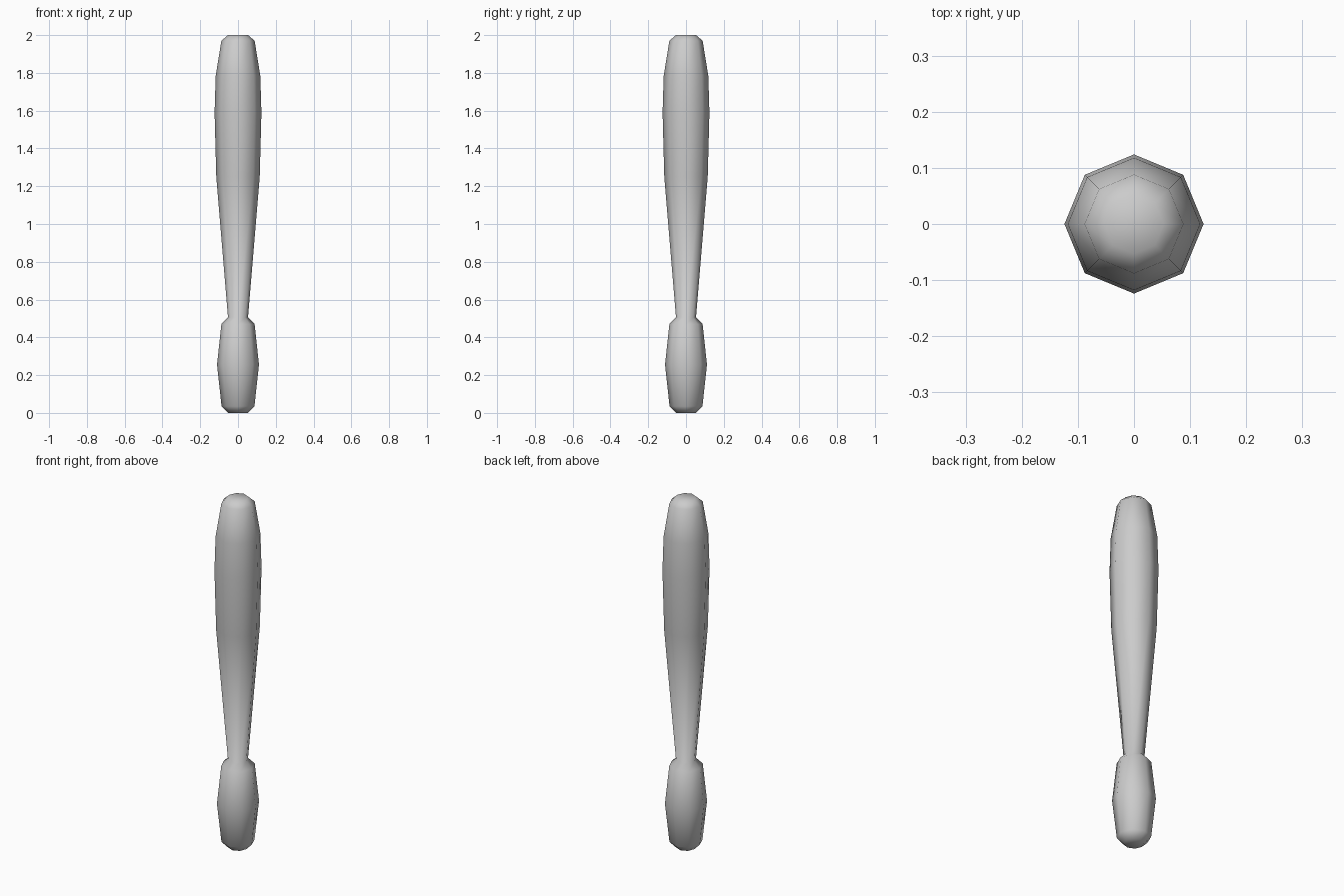
import bpy, bmesh
from math import cos, sin, pi, radians

if "Cube" in bpy.data.objects:
    bpy.data.objects.remove(bpy.data.objects["Cube"])

SIDES = 8


def lathe(name, profile):
    """Revolve a (radius, height) profile into an eight-sided closed solid."""
    bm = bmesh.new()
    rings = [[bm.verts.new((r * cos(2 * pi * i / SIDES), r * sin(2 * pi * i / SIDES), z))
              for i in range(SIDES)] for r, z in profile]
    for a, b in zip(rings, rings[1:]):
        for i in range(SIDES):
            j = (i + 1) % SIDES
            bm.faces.new((a[i], a[j], b[j], b[i]))
    bm.faces.new(rings[0][::-1])
    bm.faces.new(rings[-1])
    mesh = bpy.data.meshes.new(name)
    bm.to_mesh(mesh)
    bm.free()
    obj = bpy.data.objects.new(name, mesh)
    bpy.context.collection.objects.link(obj)
    bpy.ops.object.select_all(action='DESELECT')
    obj.select_set(True)
    bpy.context.view_layer.objects.active = obj
    bpy.ops.object.shade_smooth_by_angle(angle=radians(60))
    return obj


# Whole club: bulbous grip, narrow neck, long swelling head
lathe("club", [
    (0.052, 0.0), (0.087, 0.035), (0.111, 0.255), (0.088, 0.47),   # grip
    (0.053, 0.505),                                                # neck
    (0.115, 1.25), (0.124, 1.59), (0.118, 1.785),                  # head
    (0.088, 1.97), (0.053, 2.0),                                   # tip
])
